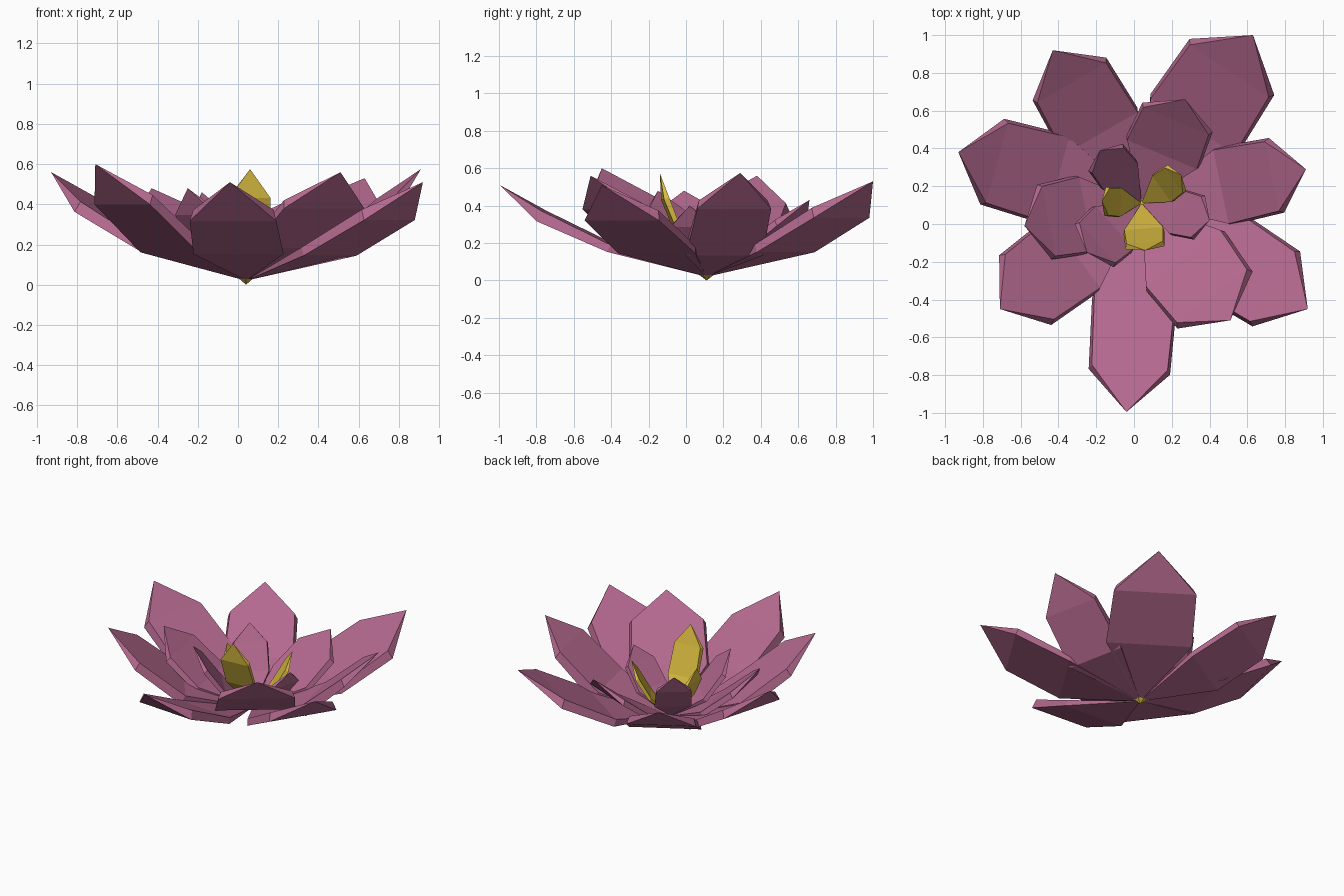
import bpy, bmesh
from mathutils import Vector

if "Cube" in bpy.data.objects:
    bpy.data.objects.remove(bpy.data.objects["Cube"])


def material(name, rgb):
    m = bpy.data.materials.new(name)
    m.diffuse_color = (*rgb, 1)
    m.use_nodes = True
    m.node_tree.nodes["Principled BSDF"].inputs["Base Color"].default_value = m.diffuse_color
    return m


PINK = material("dusty_pink", (0.46, 0.142, 0.275))
YELLOW = material("mustard_yellow", (0.70, 0.50, 0.053))
CENTRE = Vector((0.04, 0.11, 0.0))


def petal(name, tip, half_width, mat, sag=0.11, base_z=0.02):
    """Faceted petal: pointed base, two cross sections bowed below the axis, pointed tip."""
    base = CENTRE + Vector((0, 0, base_z))
    tip = Vector(tip)
    axis = tip - base
    length = axis.length
    side = axis.cross(Vector((0, 0, 1))).normalized()
    up = side.cross(axis).normalized()
    bm = bmesh.new()
    b, t = bm.verts.new(base), bm.verts.new(tip)

    def ring(frac, w, low, high, inset):
        mid = base + axis * frac
        pts = [(-w, low), (w, low), (w * inset, high), (-w * inset, high)]
        return [bm.verts.new(mid + side * s - up * d * length) for s, d in pts]

    lower = ring(0.435, half_width, sag * 0.85, sag * 0.45, 0.95)
    upper = ring(0.775, half_width * 0.96, 0.075, 0.025, 0.93)
    for i in range(4):
        j = (i + 1) % 4
        bm.faces.new((b, lower[j], lower[i]))
        bm.faces.new((lower[i], lower[j], upper[j], upper[i]))
        bm.faces.new((upper[i], upper[j], t))
    bmesh.ops.recalc_face_normals(bm, faces=bm.faces[:])
    mesh = bpy.data.meshes.new(name)
    bm.to_mesh(mesh)
    bm.free()
    mesh.materials.append(mat)
    bpy.context.collection.objects.link(bpy.data.objects.new(name, mesh))


# Outer petals: tip, half width, sag
outer = [
    ((-0.04, -0.995, 0.51), 0.225, 0.085),
    ((0.92, -0.45, 0.51), 0.245, 0.10),
    ((0.91, 0.29, 0.575), 0.21, 0.17),
    ((0.63, 1.00, 0.53), 0.28, 0.10),
    ((-0.43, 0.92, 0.48), 0.235, 0.10),
    ((-0.93, 0.38, 0.56), 0.245, 0.10),
    ((-0.71, -0.45, 0.60), 0.24, 0.14),
]
for i, (tip, w, sag) in enumerate(outer):
    petal(f"outer_petal_{i + 1}", tip, w, PINK, sag)

# Middle and inner petals
inner = [
    ((0.51, -0.51, 0.56), 0.26),
    ((-0.58, -0.01, 0.48), 0.21),
    ((0.27, 0.66, 0.43), 0.21),
    ((-0.25, -0.15, 0.48), 0.16),
    ((-0.18, 0.39, 0.46), 0.12),
    ((0.40, 0.02, 0.40), 0.125),
]
for i, (tip, w) in enumerate(inner):
    petal(f"inner_petal_{i + 1}", tip, w, PINK)

# Yellow stamens in the middle
stamens = [
    ((0.06, -0.14, 0.575), 0.108),
    ((-0.17, 0.12, 0.42), 0.08),
    ((0.25, 0.26, 0.42), 0.09),
]
for i, (tip, w) in enumerate(stamens):
    petal(f"stamen_{i + 1}", tip, w, YELLOW, 0.10, 0.02)

# Small yellow bud under the flower where the petals meet
bm = bmesh.new()
bmesh.ops.create_cone(bm, cap_ends=True, segments=6, radius1=0.0, radius2=0.04, depth=0.03)
bmesh.ops.translate(bm, verts=bm.verts[:], vec=CENTRE + Vector((0, 0, 0.015)))
bmesh.ops.remove_doubles(bm, verts=bm.verts[:], dist=0.0005)
mesh = bpy.data.meshes.new("flower_base")
bm.to_mesh(mesh)
bm.free()
mesh.materials.append(YELLOW)
bpy.context.collection.objects.link(bpy.data.objects.new("flower_base", mesh))
